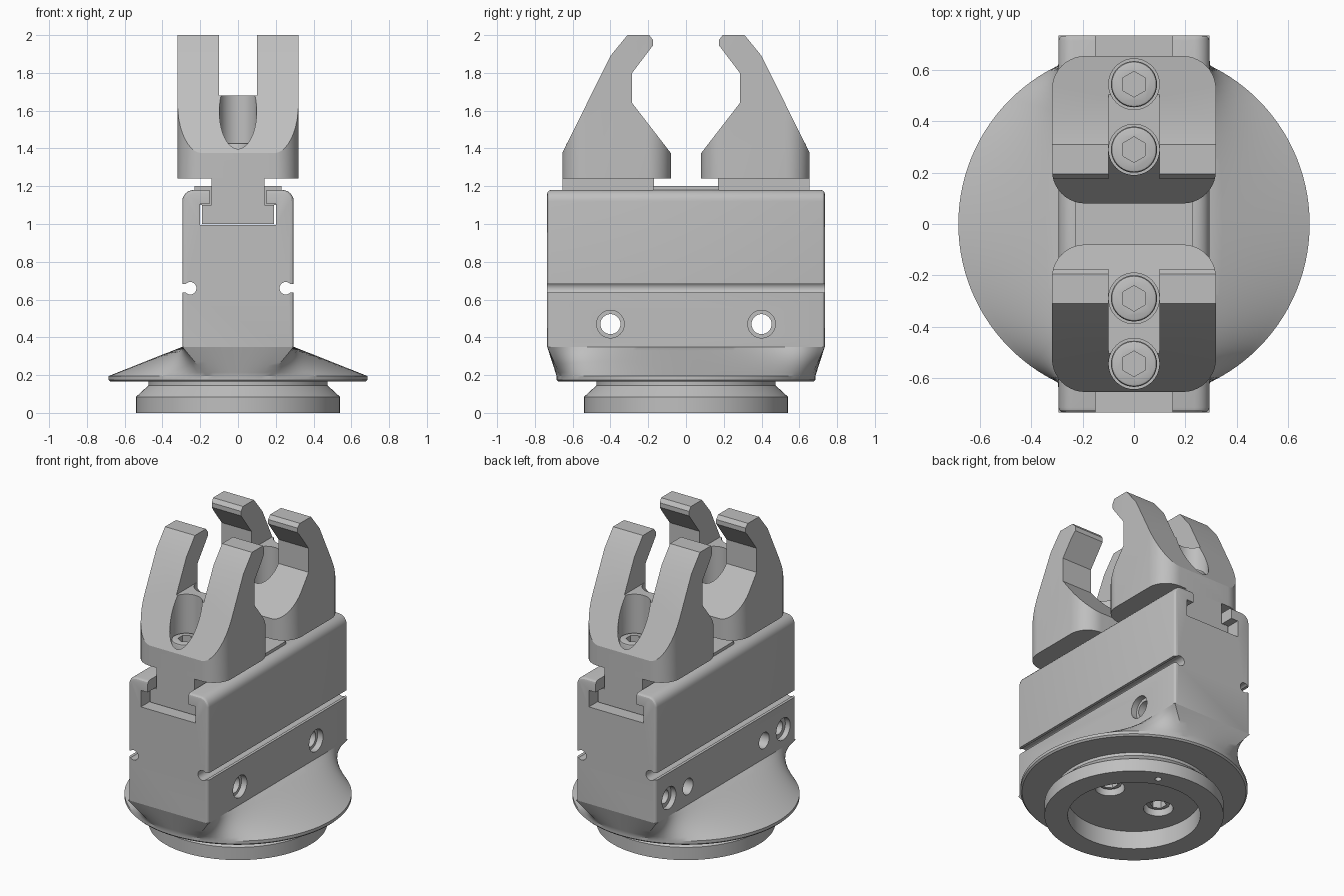
import bpy, bmesh
from math import pi, sin, cos, radians
from mathutils import Matrix, Vector

if "Cube" in bpy.data.objects:
    bpy.data.objects.remove(bpy.data.objects["Cube"], do_unlink=True)

grey = bpy.data.materials.new("machined grey")
grey.use_nodes = True
grey.diffuse_color = (0.52, 0.52, 0.52, 1)
grey.node_tree.nodes["Principled BSDF"].inputs["Base Color"].default_value = (0.52, 0.52, 0.52, 1)


def add(name, bm):
    bmesh.ops.recalc_face_normals(bm, faces=bm.faces)
    me = bpy.data.meshes.new(name)
    bm.to_mesh(me)
    bm.free()
    me.materials.append(grey)
    ob = bpy.data.objects.new(name, me)
    bpy.context.collection.objects.link(ob)
    return ob


def box_bm(x0, x1, y0, y1, z0, z1):
    bm = bmesh.new()
    bmesh.ops.create_cube(bm, size=1)
    for v in bm.verts:
        v.co = Vector(((x0 + x1) / 2 + v.co.x * (x1 - x0),
                       (y0 + y1) / 2 + v.co.y * (y1 - y0),
                       (z0 + z1) / 2 + v.co.z * (z1 - z0)))
    return bm


def box(name, *dims):
    return add(name, box_bm(*dims))


def bevel(bm, rule, width, segs):
    edges = [e for e in bm.edges if rule(e.verts[0].co, e.verts[1].co)]
    bmesh.ops.bevel(bm, geom=edges, offset=width, segments=segs, profile=0.5, affect='EDGES')


def cyl(name, axis, start, length, r, n=40):
    """Cylinder from a start point along +axis."""
    bm = bmesh.new()
    turn = Vector((0, 0, 1)).rotation_difference(Vector(axis)).to_matrix().to_4x4()
    m = Matrix.Translation(start) @ turn @ Matrix.Translation((0, 0, length / 2))
    bmesh.ops.create_cone(bm, cap_ends=True, segments=n, radius1=r, radius2=r, depth=length, matrix=m)
    return add(name, bm)


def combine(ob, tool, op='DIFFERENCE'):
    mod = ob.modifiers.new("cut", 'BOOLEAN')
    mod.object, mod.operation, mod.solver = tool, op, 'EXACT'
    dg = bpy.context.evaluated_depsgraph_get()
    ob.data = bpy.data.meshes.new_from_object(ob.evaluated_get(dg))
    ob.modifiers.clear()
    bpy.data.objects.remove(tool, do_unlink=True)


def turned_copy(ob, name):
    """Copy turned half round the vertical axis."""
    me = ob.data.copy()
    me.transform(Matrix.Rotation(pi, 4, 'Z'))
    bpy.context.collection.objects.link(bpy.data.objects.new(name, me))


X, Y, Z = (1, 0, 0), (0, 1, 0), (0, 0, 1)
HX, HY, RIM = 0.295, 0.735, 0.685

# Gripper body with rounded top
bm = box_bm(-HX, HX, -HY, HY, 0.35, 1.18)
bevel(bm, lambda a, b: min(a.z, b.z) > 1.1 and a.x * b.x > 0, 0.06, 6)
bevel(bm, lambda a, b: abs(a.y + b.y) > 1.46 and max(a.z, b.z) > 0.4, 0.02, 3)
body = add("gripper_body", bm)

# T slot along the top
combine(body, box("slot_wide", -0.2, 0.2, -1, 1, 0.995, 1.105))
combine(body, box("slot_neck", -0.15, 0.15, -1, 1, 1.05, 1.3))

# Side sensor grooves
for s in (-1, 1):
    combine(body, cyl("groove_round", Y, (s * 0.253, -1, 0.66), 2, 0.033, 24))
    combine(body, box("groove_mouth", *sorted((s * 0.255, s * 0.35)), -1, 1, 0.637, 0.683))

# Mounting holes through the sides, and blind ones on the right side
for s in (-1, 1):
    combine(body, cyl("through_hole", X, (-0.5, s * 0.4, 0.47), 1, 0.053))
    combine(body, cyl("counterbore", X, (HX - 0.04, s * 0.4, 0.47), 0.2, 0.073))
    combine(body, cyl("blind_hole", X, (-0.5, s * 0.6, 0.47), 0.35, 0.045))
    combine(body, cyl("blind_counterbore", X, (-0.5, s * 0.6, 0.47), 0.24, 0.073))

# Skirt lofted from the rectangular body to the round rim
A, ENDS, SIDES, RINGS = radians(76), 8, 48, 8
pairs = []
for half in (1, -1):
    for i in range(SIDES):
        t = -1 + 2 * i / SIDES
        pairs.append((half * Vector((HX, t * HY)), half * RIM * Vector((cos(t * A), sin(t * A)))))
    for i in range(ENDS):
        t = 1 - 2 * i / ENDS
        a = pi / 2 - t * (pi / 2 - A)
        pairs.append((half * Vector((t * HX, HY)), half * RIM * Vector((cos(a), sin(a)))))
bm = bmesh.new()
rows = [[bm.verts.new((*(q * 0.985), 0.165)) for p, q in pairs],
        [bm.verts.new((*q, 0.175)) for p, q in pairs]]
for k in range(RINGS + 1):
    t = k / RINGS
    rows.append([bm.verts.new((*q.lerp(p, t), 0.195 + 0.155 * t)) for p, q in pairs])
for lo, hi in zip(rows, rows[1:]):
    for i in range(len(lo)):
        j = (i + 1) % len(lo)
        bm.faces.new((lo[i], lo[j], hi[j], hi[i]))
bm.faces.new(rows[0])
bm.faces.new(rows[-1])
skirt = add("round_skirt", bm)

# Turned mounting foot with a recess underneath
bm = bmesh.new()
profile = [(0, 0.17), (0, 0.12), (0.4, 0.12), (0.4, 0), (0.54, 0), (0.54, 0.085),
           (0.475, 0.145), (0.475, 0.17)]
vs = [bm.verts.new((r, 0, z)) for r, z in profile]
es = [bm.edges.new((vs[i], vs[i - 1])) for i in range(len(vs))]
bmesh.ops.spin(bm, geom=vs + es, axis=Z, cent=(0, 0, 0), angle=2 * pi, steps=72)
bmesh.ops.remove_doubles(bm, verts=bm.verts, dist=1e-4)
bmesh.ops.dissolve_degenerate(bm, edges=bm.edges, dist=1e-4)
foot = add("mounting_foot", bm)
combine(foot, cyl("pin_hole", Z, (0.17, 0.43, -0.1), 0.16, 0.02, 20))


def socket_screw(name, x, y, z0, z1, r, up):
    """Cap screw head with a chamfered rim and hex socket."""
    bm = bmesh.new()
    bmesh.ops.create_cone(bm, cap_ends=True, segments=40, radius1=r, radius2=r, depth=z1 - z0)
    bevel(bm, lambda a, b: a.z * up > 0 and b.z * up > 0, 0.012, 2)
    bmesh.ops.translate(bm, verts=bm.verts, vec=(x, y, (z0 + z1) / 2))
    screw = add(name, bm)
    end = z1 if up > 0 else z0
    combine(screw, cyl("hex_socket", Z, (x, y, end - 0.06), 0.12, 0.05, 6))
    return screw


# Screws countersunk in the foot
for s, side in ((1, "left"), (-1, "right")):
    for part in (foot, skirt):
        combine(part, cyl("foot_screw_pocket", Z, (s * 0.19, 0, 0.05), 0.18, 0.09))
    socket_screw("foot_screw_" + side, s * 0.19, 0, 0.15, 0.24, 0.075, -1)

# Cover plate between the jaws
box("cover_plate", -0.23, 0.23, -0.175, 0.175, 1.1, 1.2)

# Forked jaw: side profile trimmed to a plan with rounded corners
outline = [(0.08, 1.24), (0.08, 1.375), (0.285, 1.64), (0.285, 1.8), (0.175, 1.945),
           (0.175, 1.975), (0.195, 2.0), (0.31, 2.0), (0.4, 1.89), (0.655, 1.375), (0.655, 1.24)]
bm = bmesh.new()
face = bm.faces.new([bm.verts.new((-0.4, y, z)) for y, z in outline])
ext = bmesh.ops.extrude_face_region(bm, geom=[face])
bmesh.ops.translate(bm, verts=[v for v in ext["geom"] if isinstance(v, bmesh.types.BMVert)], vec=(0.8, 0, 0))
jaw = add("back_jaw", bm)
bm = box_bm(-0.32, 0.32, 0.08, 0.655, 1.1, 2.1)
bevel(bm, lambda a, b: abs(a.z - b.z) > 0.5, 0.13, 10)
combine(jaw, add("jaw_plan", bm), 'INTERSECT')
combine(jaw, box("fork_gap", -0.1, 0.1, 0, 0.8, 1.68, 2.1))
for y in (0.29, 0.545):
    combine(jaw, cyl("screw_pocket", Z, (0, y, 1.33), 0.5, 0.099))
turned_copy(jaw, "front_jaw")

# Sliding T keys and the screws holding the jaws
neck = box("back_key_neck", -0.14, 0.14, 0.17, 0.655, 1.05, 1.245)
turned_copy(neck, "front_key_neck")
key = box("back_key", -0.19, 0.19, 0.17, 0.655, 1.0, 1.1)
turned_copy(key, "front_key")
for y, place in ((0.29, "inner"), (0.545, "outer")):
    screw = socket_screw("back_%s_screw" % place, 0, y, 1.32, 1.43, 0.09, 1)
    turned_copy(screw, "front_%s_screw" % place)

# Smooth curved faces, keep machined edges sharp
bpy.ops.object.select_all(action='DESELECT')
for ob in bpy.context.collection.objects:
    if ob.type == 'MESH':
        ob.select_set(True)
        bpy.context.view_layer.objects.active = ob
bpy.ops.object.shade_smooth_by_angle(angle=radians(25))
